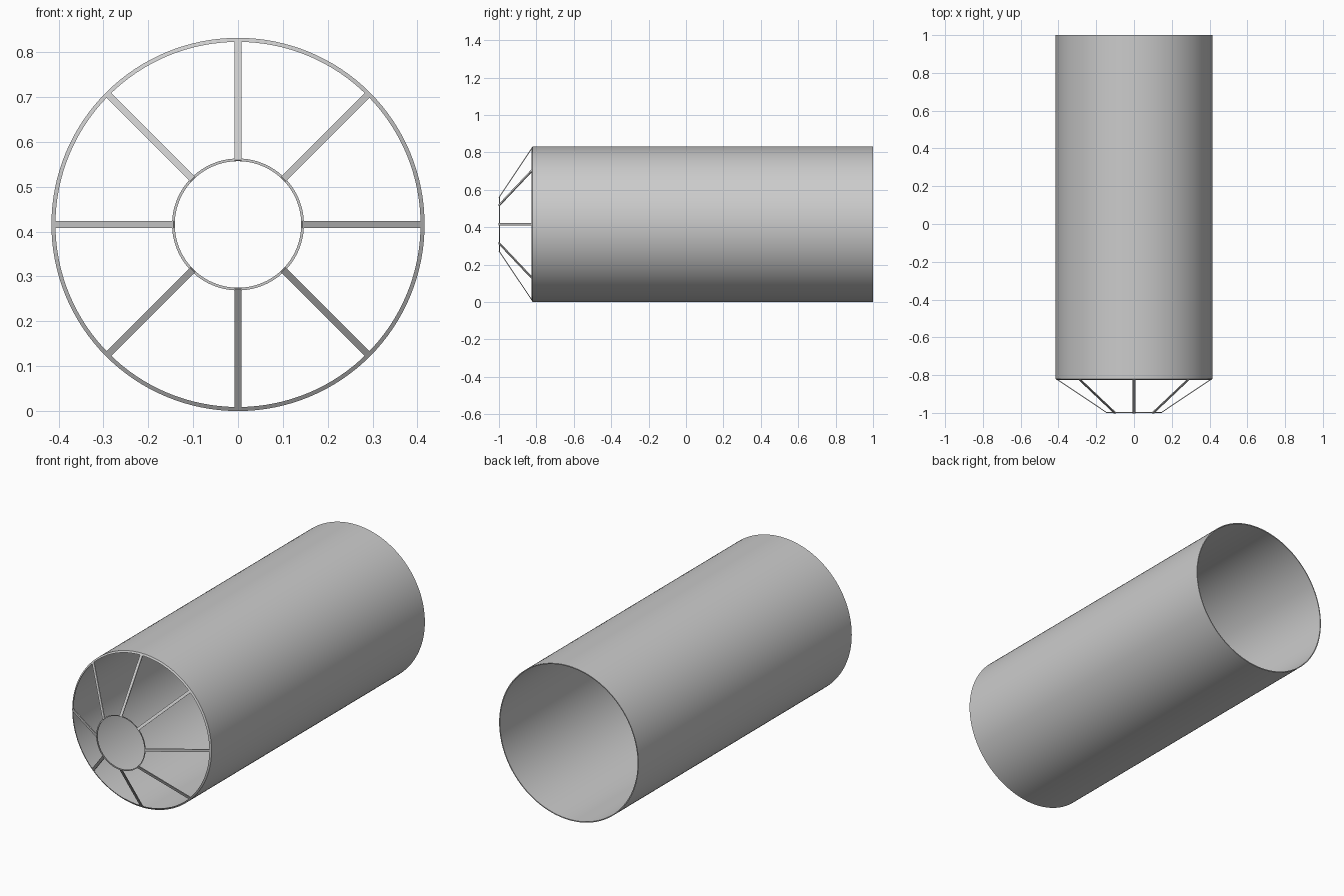
import bpy, bmesh, math
from mathutils import Matrix, Vector

if "Cube" in bpy.data.objects:
    bpy.data.objects.remove(bpy.data.objects["Cube"])

R, R_IN = 0.416, 0.147          # tube radius, nose ring radius
Y_BACK, Y_RIM, Y_NOSE = 1.0, -0.82, -1.0
SEG, STRUTS, WALL, STRUT_W = 128, 8, 0.005, 0.015

grey = bpy.data.materials.new("plain grey")
grey.use_nodes = True
grey.diffuse_color = (0.6, 0.6, 0.6, 1)
grey.node_tree.nodes["Principled BSDF"].inputs["Base Color"].default_value = (0.6, 0.6, 0.6, 1)


def cone_y(r):
    """Distance along the axis of the nose cone at radius r."""
    return Y_RIM + (R - r) / (R - R_IN) * (Y_NOSE - Y_RIM)


def finish(name, bm):
    mesh = bpy.data.meshes.new(name)
    bmesh.ops.recalc_face_normals(bm, faces=bm.faces)
    bm.to_mesh(mesh)
    bm.free()
    obj = bpy.data.objects.new(name, mesh)
    bpy.context.collection.objects.link(obj)
    obj.location.z = R
    mesh.materials.append(grey)
    bpy.ops.object.select_all(action="DESELECT")
    obj.select_set(True)
    bpy.context.view_layer.objects.active = obj
    bpy.ops.object.shade_smooth_by_angle(angle=math.radians(25))
    return obj


def lathe(name, profile):
    """Spin a closed (radius, y) profile around the y axis."""
    bm = bmesh.new()
    verts = [bm.verts.new((r, y, 0)) for r, y in profile]
    edges = [bm.edges.new((a, b)) for a, b in zip(verts, verts[1:] + verts[:1])]
    bmesh.ops.spin(bm, geom=verts + edges, cent=(0, 0, 0), axis=(0, 1, 0),
                   angle=math.tau, steps=SEG, use_merge=True)
    bmesh.ops.remove_doubles(bm, verts=bm.verts, dist=1e-5)
    return finish(name, bm)


# Open tube body
lathe("tube_body", [(R, Y_RIM), (R, Y_BACK), (R - WALL, Y_BACK), (R - WALL, Y_RIM)])

# Flat bands on the cone surface at both ends of the nose frame
for name, outer, inner in (("outer_ring", R, R - 0.009), ("nose_ring", R_IN, R_IN - 0.006)):
    front = max(cone_y(inner), Y_NOSE)
    lathe(name, [(outer, cone_y(outer)), (inner, front),
                 (inner, front + WALL), (outer - WALL / 2, cone_y(outer) + WALL)])

# Thin struts joining the two rings
bm = bmesh.new()
start = Vector((0, cone_y(R - 0.004), R - 0.004))
end = Vector((0, cone_y(R_IN - 0.003), R_IN - 0.003))
along = (end - start).normalized()
inward = Vector((1, 0, 0)).cross(along).normalized()
if inward.y < 0:
    inward = -inward
centre = (start + end) / 2 + inward * WALL / 2
frame = Matrix((Vector((1, 0, 0)), along, inward)).transposed().to_4x4()
size = Matrix.Diagonal((STRUT_W, (end - start).length, WALL, 1))
for i in range(STRUTS):
    turn = Matrix.Rotation(math.tau * i / STRUTS, 4, "Y")
    bmesh.ops.create_cube(bm, size=1, matrix=turn @ Matrix.Translation(centre) @ frame @ size)
finish("nose_struts", bm)
